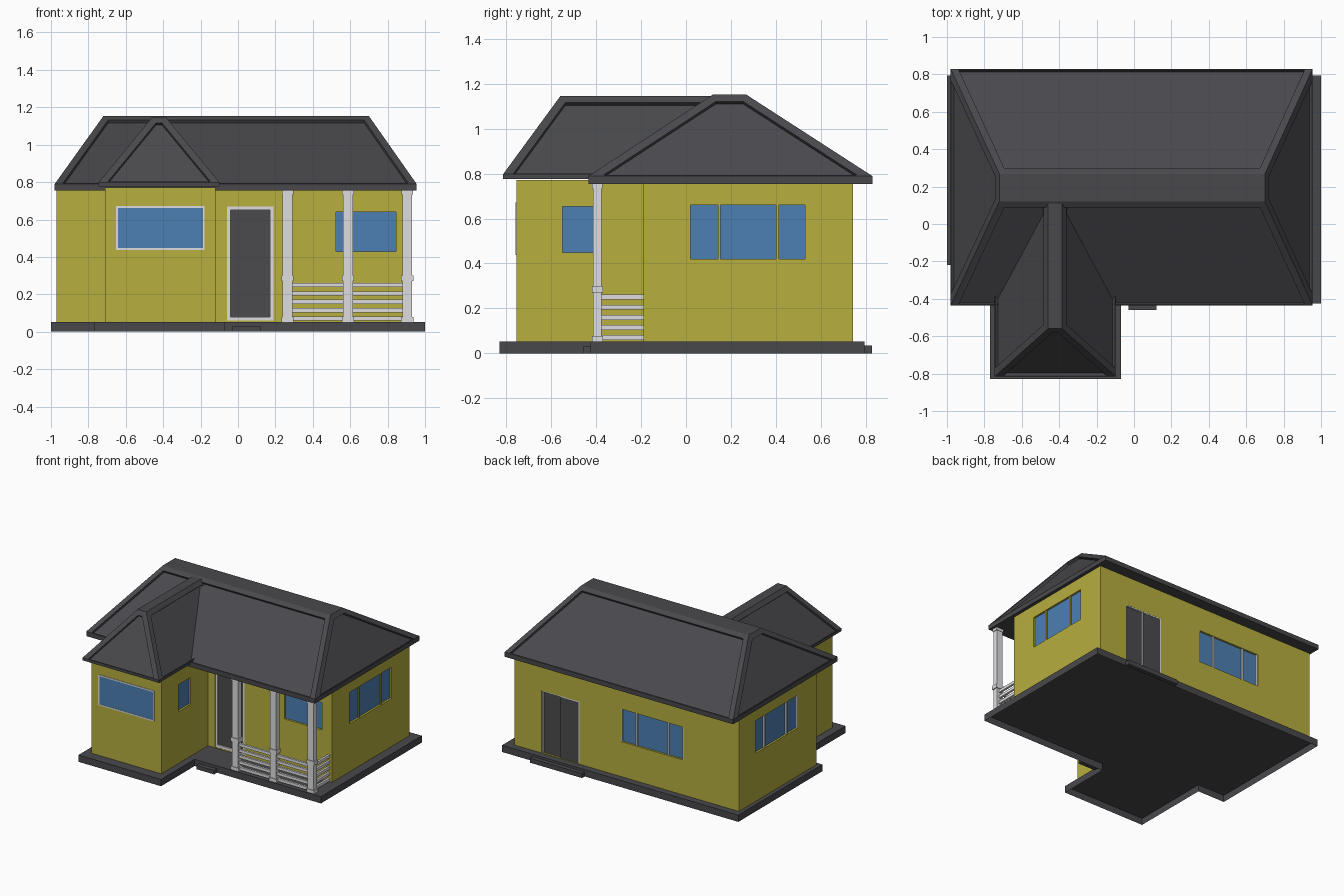
import bpy, bmesh

if "Cube" in bpy.data.objects:
    bpy.data.objects.remove(bpy.data.objects["Cube"])


def mat(name, r, g, b):
    m = bpy.data.materials.new(name)
    m.diffuse_color = (r, g, b, 1)
    m.use_nodes = True
    m.node_tree.nodes["Principled BSDF"].inputs["Base Color"].default_value = m.diffuse_color
    return m


YELLOW = mat("yellow_wall", .475, .425, .049)
DARK = mat("dark_grey_roof", .066, .065, .072)
DOOR = mat("door_grey", .070, .070, .075)
BLUE = mat("blue_glass", .072, .215, .45)
WHITE = mat("light_trim", .73, .73, .75)


def finish(name, bm, m):
    bmesh.ops.recalc_face_normals(bm, faces=bm.faces[:])
    me = bpy.data.meshes.new(name)
    bm.to_mesh(me)
    bm.free()
    me.materials.append(m)
    ob = bpy.data.objects.new(name, me)
    bpy.context.collection.objects.link(ob)
    return ob


def box(name, x0, x1, y0, y1, z0, z1, m):
    bm = bmesh.new()
    bmesh.ops.create_cube(bm, size=1)
    for v in bm.verts:
        v.co = (x1 if v.co.x > 0 else x0, y1 if v.co.y > 0 else y0, z1 if v.co.z > 0 else z0)
    return finish(name, bm, m)


def prism(name, pts, z0, z1, m, open_bottom=False):
    bm = bmesh.new()
    f = bm.faces.new([bm.verts.new((x, y, z0)) for x, y in pts])
    r = bmesh.ops.extrude_face_region(bm, geom=[f])
    for v in r["geom"]:
        if isinstance(v, bmesh.types.BMVert):
            v.co.z = z1
    if open_bottom:
        bmesh.ops.recalc_face_normals(bm, faces=bm.faces[:])
        low = [f for f in bm.faces if all(abs(v.co.z - z0) < 1e-5 for v in f.verts)]
        bmesh.ops.delete(bm, geom=low, context="FACES_ONLY")
    return finish(name, bm, m)


# hip roof with flat ridge strip, fascia, and panels sunk between raised hip and ridge caps
def hip_roof(name, eave, top, z0, z1, zt, slopes):
    bm = bmesh.new()
    rings = []
    for (x0, x1, y0, y1), z in ((eave, z0), (eave, z1), (top, zt)):
        rings.append([bm.verts.new((x, y, z)) for x, y in ((x0, y0), (x1, y0), (x1, y1), (x0, y1))])
    bm.faces.new(rings[0][::-1])
    bm.faces.new(rings[2])
    panels = []
    for lo, hi in zip(rings, rings[1:]):
        for i in range(4):
            j = (i + 1) % 4
            f = bm.faces.new((lo[i], lo[j], hi[j], hi[i]))
            if hi is rings[2] and i in slopes:
                panels.append(f)
    bmesh.ops.recalc_face_normals(bm, faces=bm.faces[:])
    bmesh.ops.inset_individual(bm, faces=panels, thickness=.038, depth=0, use_even_offset=True)
    for f in panels:  # run the panel down to the eave
        low = sorted(f.verts, key=lambda v: v.co.z)[:2]
        for v in low:
            t = next(e.other_vert(v) for e in v.link_edges if e in f.edges[:] and e.other_vert(v) not in low)
            v.co += (v.co - t.co) * ((v.co.z - z1 - .004) / (t.co.z - v.co.z))
    bmesh.ops.inset_individual(bm, faces=panels, thickness=.001, depth=-.018)
    return finish(name, bm, DARK)


# plate placed on a wall: axis the wall faces, wall position, outward sign
def plate(name, wall, a0, a1, z0, z1, d0, d1, m):
    axis, pos, s = wall
    p, q = sorted((pos + s * d0, pos + s * d1))
    if axis == "x":
        return box(name, p, q, a0, a1, z0, z1, m)
    return box(name, a0, a1, p, q, z0, z1, m)


FRONT, PORCH, BACK = ("y", -.755, -1), ("y", -.19, -1), ("y", .745, 1)
RIGHT, LEFT, WING = ("x", .93, 1), ("x", -.97, -1), ("x", -.12, 1)

# foundation (hollow underneath) and steps
prism("foundation", [(-1, -.22), (-.77, -.22), (-.77, -.83), (-.07, -.83), (-.07, -.425),
                     (1, -.425), (1, .795), (-1, .795)], 0, .052, DARK, True)
box("front_step", -.03, .12, -.46, -.426, 0, .03, DARK)
box("back_step", .30, .74, .796, .828, 0, .035, DARK)

# walls with recessed openings
walls = prism("walls", [(-.97, -.19), (-.71, -.19), (-.71, -.755), (-.12, -.755), (-.12, -.19),
                        (.93, -.19), (.93, .745), (-.97, .745)], .053, .772, YELLOW)


def opening(wall, a0, a1, z0, z1):
    cut = plate("opening_cutter", wall, a0, a1, z0, z1, -.02, .05, YELLOW)
    cut.hide_render = True
    mod = walls.modifiers.new("opening", "BOOLEAN")
    mod.object, mod.operation, mod.solver = cut, "DIFFERENCE", "EXACT"
    bpy.context.view_layer.objects.active = walls
    bpy.ops.object.modifier_apply(modifier=mod.name)
    bpy.data.objects.remove(cut)


windows = [("right_window", RIGHT, .02, .53, .42, .66, YELLOW),
           ("left_window", LEFT, .03, .55, .42, .67, WHITE),
           ("back_window", BACK, -.50, .03, .32, .57, WHITE),
           ("porch_window", PORCH, .525, .845, .43, .64, None),
           ("wing_side_window", WING, -.55, -.40, .45, .655, None)]
for name, wall, a0, a1, z0, z1, bars in windows:
    opening(wall, a0, a1, z0, z1)
    plate(name, wall, a0, a1, z0, z1, -.022, -.015, BLUE)
    if bars:
        for t in (.25, .76):
            c = a0 + (a1 - a0) * t
            plate(name + "_bar", wall, c - .006, c + .006, z0, z1, -.016, -.004, bars)
        if bars is WHITE:
            for a in (a0, a1 - .008):
                plate(name + "_jamb", wall, a, a + .008, z0, z1, -.016, -.002, WHITE)


# trim frame: two jambs plus head, optional sill
def frame(name, wall, a0, a1, z0, z1, w, d, sill):
    parts = [("_jamb", a0, a0 + w, z0, z1), ("_jamb", a1 - w, a1, z0, z1),
             ("_head", a0 + w, a1 - w, z1 - w, z1)]
    if sill:
        parts.append(("_sill", a0 + w, a1 - w, z0, z0 + w))
    for part, p, q, r, s in parts:
        plate(name + part, wall, p, q, r, s, -.021, d, WHITE)


# large front window and doors
plate("front_window", FRONT, -.645, -.185, .445, .665, -.004, .002, BLUE)
frame("front_window", FRONT, -.652, -.178, .438, .672, .01, .004, True)
opening(PORCH, -.06, .19, .06, .67)
plate("front_door", PORCH, -.04, .17, .07, .65, -.021, -.012, DOOR)
frame("front_door", PORCH, -.06, .19, .06, .67, .02, -.001, True)
opening(BACK, .38, .70, .056, .532)
plate("back_door_panel", BACK, .54, .695, .056, .525, -.021, -.014, DOOR)
plate("back_door_edge", BACK, .537, .545, .056, .525, -.021, -.006, WHITE)
plate("back_door_leaf", BACK, .385, .543, .056, .525, -.007, -.003, DOOR)
frame("back_door", BACK, .38, .70, .056, .532, .008, -.001, False)

# porch posts
PY = -.395
for x in (.265, .588, .905):
    for part, w, z0, z1 in (("shaft", .026, .053, .775), ("foot", .033, .053, .078),
                            ("collar", .033, .27, .30), ("cap", .031, .735, .76)):
        box("porch_post_" + part, x - w, x + w, PY - w * .75, PY + w * .75, z0, z1, WHITE)

# porch rails
for z in (.07, .115, .16, .205, .25):
    box("front_rail", .28, .90, PY - .008, PY + .008, z - .011, z + .011, WHITE)
    box("side_rail", .897, .913, PY, -.19, z - .011, z + .011, WHITE)

# roofs
hip_roof("main_roof", (-.98, .955, -.435, .83), (-.72, .70, .12, .268), .755, .79, 1.153, (0, 1, 2, 3))
hip_roof("wing_roof", (-.745, -.098, -.815, .12), (-.46, -.385, -.56, .12), .777, .798, 1.146, (0, 1, 3))
